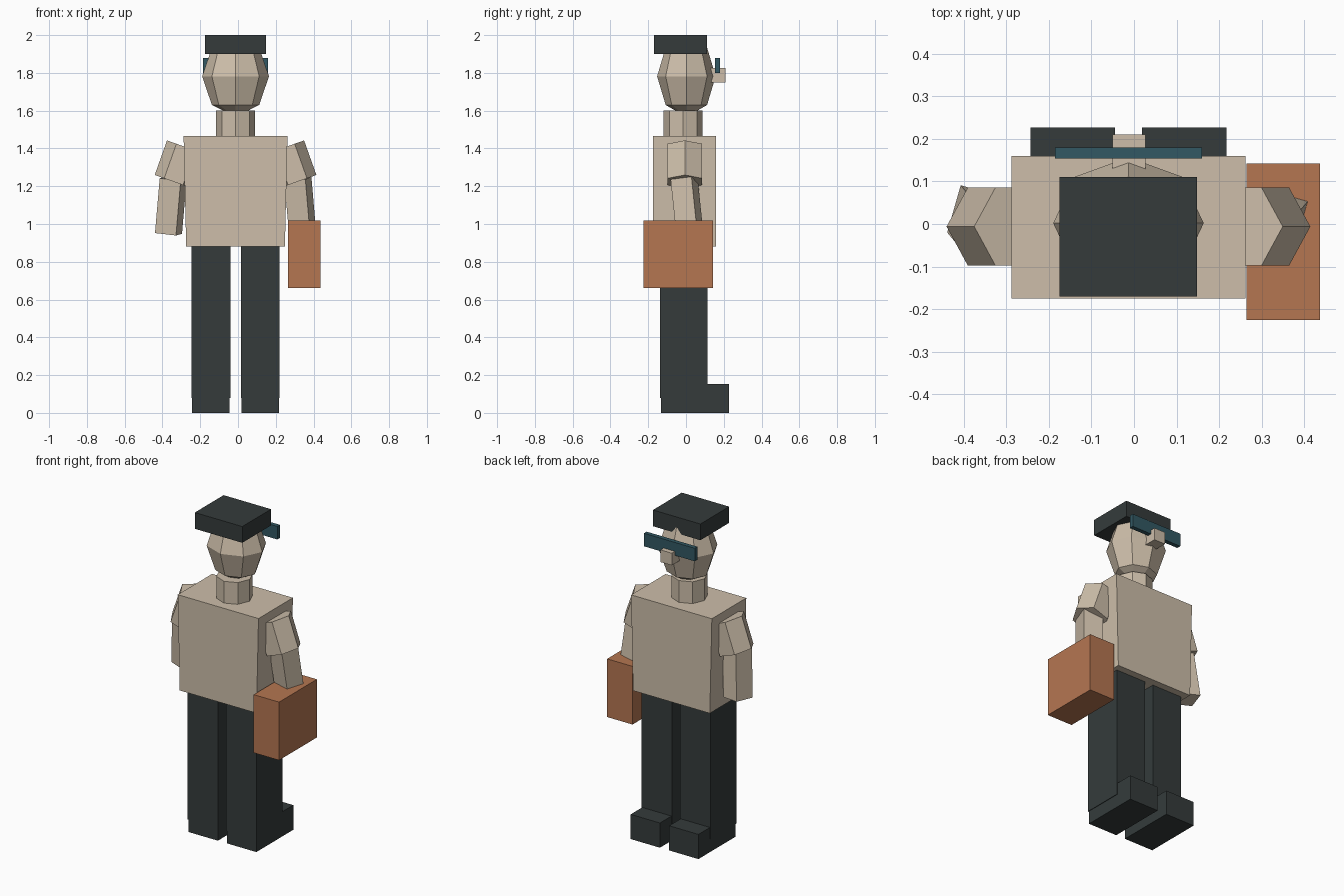
import bpy, bmesh, math
from mathutils import Vector

if "Cube" in bpy.data.objects:
    bpy.data.objects.remove(bpy.data.objects["Cube"])


def material(name, color):
    m = bpy.data.materials.new(name)
    m.diffuse_color = (*color, 1)
    m.use_nodes = True
    m.node_tree.nodes["Principled BSDF"].inputs["Base Color"].default_value = m.diffuse_color
    return m


TAN = material("tan", (0.61, 0.515, 0.40))
DARK = material("charcoal", (0.035, 0.044, 0.044))
TEAL = material("teal", (0.032, 0.098, 0.125))
BROWN = material("brown leather", (0.46, 0.18, 0.083))


def finish(name, bm, mat):
    bmesh.ops.recalc_face_normals(bm, faces=bm.faces)
    mesh = bpy.data.meshes.new(name)
    bm.to_mesh(mesh)
    bm.free()
    mesh.materials.append(mat)
    obj = bpy.data.objects.new(name, mesh)
    bpy.context.collection.objects.link(obj)
    return obj


def box(name, x, y, z, mat, taper=1.0):
    """Box between (min, max) ranges; taper narrows the bottom in x."""
    bm = bmesh.new()
    bmesh.ops.create_cube(bm, size=1)
    for v in bm.verts:
        sx = taper if v.co.z < 0 else 1.0
        v.co = [(r[0] + r[1]) / 2 + c * (r[1] - r[0])
                for r, c in zip((x, y, z), (v.co.x * sx, v.co.y, v.co.z))]
    return finish(name, bm, mat)


def limb(name, top, bottom, radius, sides, turn, mat):
    """Straight prism running from top to bottom."""
    top, bottom = Vector(top), Vector(bottom)
    d = (bottom - top).normalized()
    u = Vector((1, 0, 0))
    u = (u - u.dot(d) * d).normalized()
    w = u.cross(d)
    bm = bmesh.new()
    rings = []
    for end in (top, bottom):
        ring = []
        for i in range(sides):
            a = math.radians(turn) + math.tau * i / sides
            ring.append(bm.verts.new(end + radius * (math.cos(a) * u + math.sin(a) * w)))
        rings.append(ring)
        bm.faces.new(ring)
    for i in range(sides):
        j = (i + 1) % sides
        bm.faces.new((rings[0][i], rings[0][j], rings[1][j], rings[1][i]))
    return finish(name, bm, mat)


CX = -0.013  # body centre line

# Head, neck and torso
bm = bmesh.new()
bmesh.ops.create_uvsphere(bm, u_segments=8, v_segments=4, radius=1)
for v in bm.verts:
    v.co = (CX + v.co.x * 0.177, 0.002 + v.co.y * 0.155, 1.782 + v.co.z * 0.215)
finish("head", bm, TAN)
limb("neck", (CX, -0.015, 1.60), (CX, -0.015, 1.45), 0.103, 8, 0, TAN)
box("torso", (-0.288, 0.262), (-0.175, 0.16), (0.88, 1.466), TAN, taper=0.95)

# Face and headwear
box("nose", (-0.05, 0.027), (0.12, 0.21), (1.75, 1.825), TAN)
box("glasses", (-0.186, 0.16), (0.154, 0.18), (1.80, 1.88), TEAL)
box("hat", (-0.175, 0.148), (-0.17, 0.11), (1.90, 2.0), DARK)

# Arms and legs
for side, s in (("left", -1), ("right", 1)):
    limb(side + "_sleeve", (CX + s * 0.263, -0.006, 1.407),
         (CX + s * 0.328, -0.006, 1.224), 0.106, 6, 0, TAN)
    limb(side + "_forearm", (CX + s * 0.330, -0.010, 1.24),
         (CX + s * 0.355, 0.020, 0.95), 0.082, 4, 29, TAN)
    x = CX + s * 0.131
    box(side + "_leg", (x - 0.103, x + 0.103), (-0.138, 0.115), (0.08, 0.885), DARK)
    box(side + "_shoe", (x - 0.0995, x + 0.0995), (-0.132, 0.227), (0, 0.152), DARK)

# Carried case
box("briefcase", (0.265, 0.438), (-0.226, 0.142), (0.66, 1.018), BROWN)
